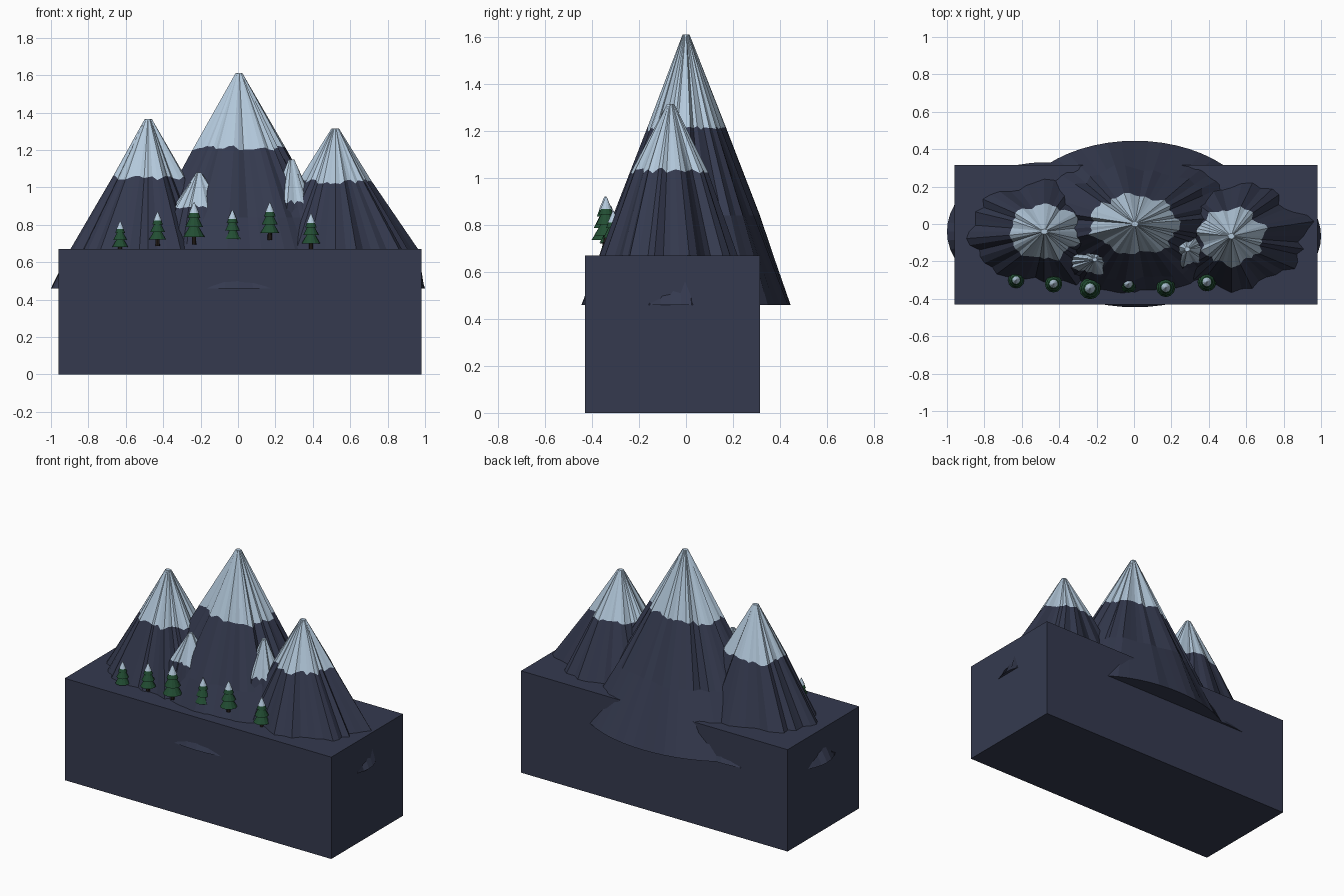
import bpy, bmesh, math, random

if "Cube" in bpy.data.objects:
    bpy.data.objects.remove(bpy.data.objects["Cube"])

random.seed(7)


def material(name, rgb):
    m = bpy.data.materials.new(name)
    m.diffuse_color = (*rgb, 1)
    m.use_nodes = True
    m.node_tree.nodes["Principled BSDF"].inputs["Base Color"].default_value = m.diffuse_color
    return m


ROCK = material("slate rock", (0.035, 0.042, 0.078))
SNOW = material("pale snow", (0.45, 0.58, 0.71))
GREEN = material("pine green", (0.016, 0.075, 0.033))
BARK = material("dark bark", (0.022, 0.016, 0.013))


def finish(bm, name, mats):
    bmesh.ops.recalc_face_normals(bm, faces=bm.faces[:])
    me = bpy.data.meshes.new(name)
    bm.to_mesh(me)
    bm.free()
    for m in mats:
        me.materials.append(m)
    ob = bpy.data.objects.new(name, me)
    bpy.context.collection.objects.link(ob)
    return ob


def loft(bm, rings, mats):
    """Skin between rings of equal length; mats gives one slot per band."""
    rows = [[bm.verts.new(p) for p in ring] for ring in rings]
    n = len(rows[0])
    for a, b, m in zip(rows, rows[1:], mats):
        for i in range(n):
            j = (i + 1) % n
            bm.faces.new((a[i], a[j], b[j], b[i])).material_index = m
    bm.faces.new(rows[0][::-1]).material_index = mats[0]
    bm.faces.new(rows[-1]).material_index = mats[-1]


def mountain(name, x, y, sections, n=48):
    """Ridged elliptical cone. sections: (z, rx, ry, ridge strength)."""
    phase = random.uniform(0, 6)
    ridge = [0.07 * math.sin(7 * 2 * math.pi * i / n + phase)
             + random.uniform(-0.07, 0.07) for i in range(n)]
    drip = [random.uniform(-0.014, 0.014) for _ in range(n)]
    rings = []
    for k, (z, rx, ry, s) in enumerate(sections):
        ring = []
        for i in range(n):
            a = 2 * math.pi * i / n
            f = 1 + s * ridge[i]
            dz = 0
            if k == 2:                      # wavering snow line
                dz = drip[i]
                f *= 1 - dz / (sections[-1][0] - z)
            ring.append((x + rx * f * math.cos(a),
                         y + ry * f * math.sin(a), z + dz))
        rings.append(ring)
    bm = bmesh.new()
    loft(bm, rings, [0, 0, 1])
    finish(bm, name, [ROCK, SNOW])


# Base block
bm = bmesh.new()
bmesh.ops.create_cube(bm, size=1)
for v in bm.verts:
    v.co = (0.01 + v.co.x * 1.94, -0.0575 + v.co.y * 0.745,
            0.335 + v.co.z * 0.67)
finish(bm, "base_block", [ROCK])

# Peaks
mountain("central_peak", 0.005, 0.0,
         [(0.46, 0.67, 0.445, 0.0), (0.84, 0.45, 0.30, 0.6),
          (1.21, 0.24, 0.157, 1.0), (1.61, 0.018, 0.014, 1.0)], 56)
mountain("left_peak", -0.48, -0.04,
         [(0.46, 0.52, 0.37, 0.0), (0.67, 0.40, 0.275, 1.0),
          (1.05, 0.187, 0.152, 1.0), (1.365, 0.018, 0.014, 1.0)])
mountain("right_peak", 0.52, -0.065,
         [(0.46, 0.48, 0.34, 0.0), (0.67, 0.405, 0.27, 1.0),
          (1.03, 0.18, 0.148, 1.0), (1.315, 0.018, 0.014, 1.0)])
mountain("small_left_peak", -0.21, -0.19,
         [(0.46, 0.27, 0.18, 0.3), (0.67, 0.20, 0.125, 1.2),
          (0.90, 0.12, 0.075, 1.6), (1.08, 0.012, 0.01, 1.0)], 36)
mountain("small_right_peak", 0.285, -0.135,
         [(0.46, 0.25, 0.19, 0.3), (0.67, 0.19, 0.145, 1.2),
          (0.92, 0.105, 0.085, 1.3), (1.15, 0.014, 0.012, 1.0)], 36)


def cone(bm, x, y, z0, z1, r0, r1, slot, n=12):
    rings = [[(x + r * math.cos(2 * math.pi * i / n),
               y + r * math.sin(2 * math.pi * i / n), z) for i in range(n)]
             for z, r in ((z0, r0), (z1, r1))]
    loft(bm, rings, [slot])


# Pine trees: x, y, foliage bottom, top
TREES = [(-0.63, -0.30, 0.68, 0.82), (-0.43, -0.32, 0.72, 0.87),
         (-0.235, -0.345, 0.735, 0.92), (-0.03, -0.32, 0.725, 0.88),
         (0.17, -0.34, 0.755, 0.92), (0.39, -0.31, 0.70, 0.86)]
for k, (x, y, z, top) in enumerate(TREES):
    h = top - z
    bm = bmesh.new()
    cone(bm, x, y, z - 0.22 * h, z + 0.1 * h, 0.012, 0.010, 2, 8)
    # Stacked foliage tiers
    for lo, hi, r in ((0.0, 0.48, 0.31), (0.28, 0.74, 0.26), (0.54, 0.95, 0.19)):
        cone(bm, x, y, z + lo * h, z + hi * h, r * h, 0.03 * h, 0)
    # Snowy tip
    cone(bm, x, y, z + 0.69 * h, z + h, 0.145 * h, 0.015 * h, 1)
    finish(bm, f"pine_tree_{k + 1}", [GREEN, SNOW, BARK])
